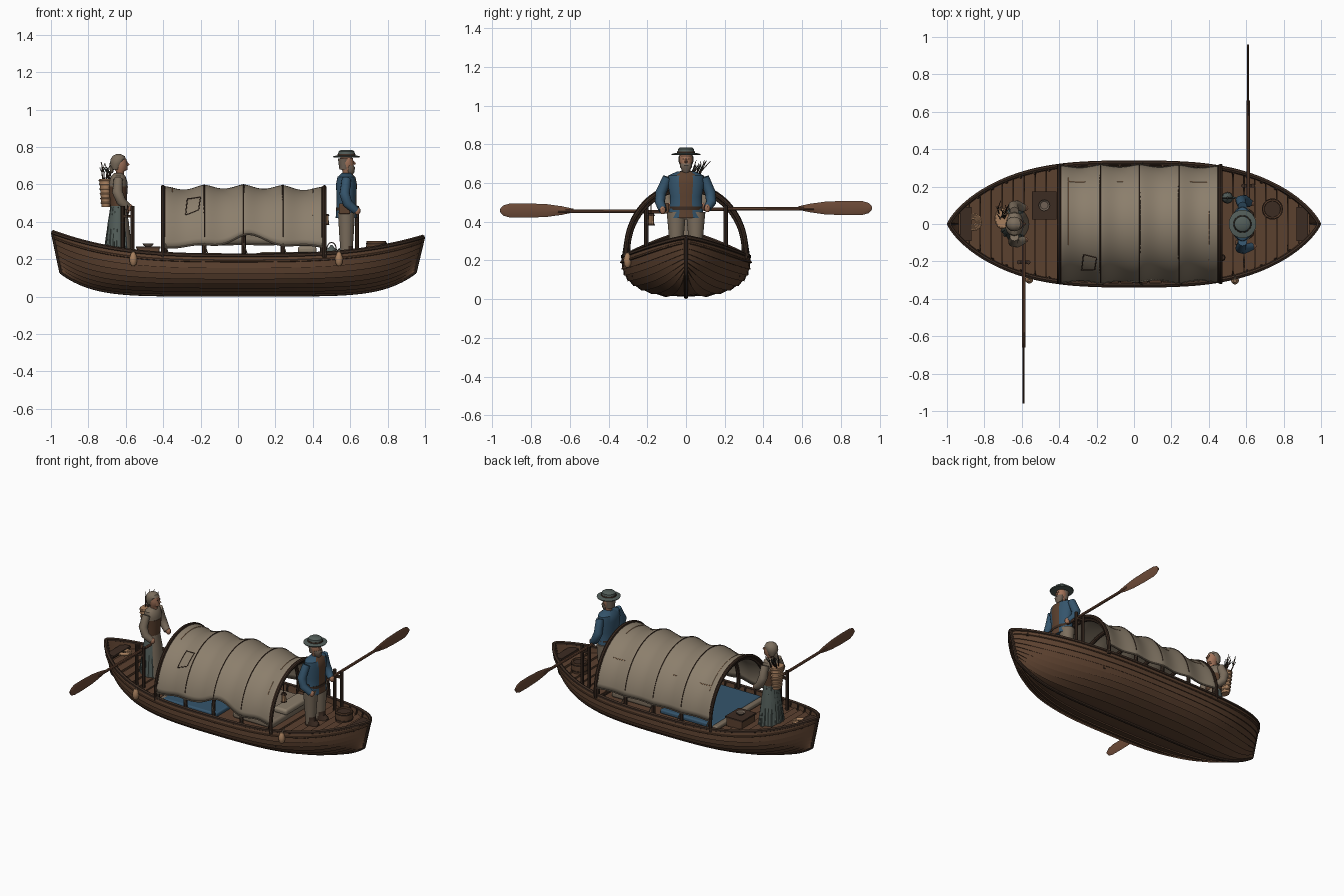
import bpy, bmesh, math, random
from math import sin, cos, pi
from mathutils import Vector

random.seed(4)
if "Cube" in bpy.data.objects:
    bpy.data.objects.remove(bpy.data.objects["Cube"])


def colour(name, *rgb):
    m = bpy.data.materials.new(name)
    m.use_nodes = True
    m.diffuse_color = (*rgb, 1)
    m.node_tree.nodes["Principled BSDF"].inputs["Base Color"].default_value = (*rgb, 1)
    return m


HULL = colour("hull brown", .105, .052, .028)
DARK = colour("dark wood", .045, .025, .016)
WOOD = colour("oar wood", .15, .068, .038)
CANVAS = colour("canvas", .26, .21, .15)
BLUE = colour("blue cloth", .035, .09, .15)
GREY = colour("grey green cloth", .085, .11, .1)
SKIN = colour("skin", .36, .17, .1)
WICKER = colour("wicker", .38, .21, .11)
LINEN = colour("linen", .2, .155, .11)
HAIR = colour("hair", .16, .12, .09)


def loft(name, rings, mat, caps=True, closed=True):
    """Skin a list of point rings."""
    bm = bmesh.new()
    rows = [[bm.verts.new(p) for p in ring] for ring in rings]
    n = len(rows[0])
    for a, b in zip(rows, rows[1:]):
        for i in range(n if closed else n - 1):
            j = (i + 1) % n
            bm.faces.new((a[i], a[j], b[j], b[i]))
    if caps:
        bm.faces.new(rows[0])
        bm.faces.new(rows[-1])
    bmesh.ops.recalc_face_normals(bm, faces=bm.faces)
    mesh = bpy.data.meshes.new(name)
    bm.to_mesh(mesh)
    bm.free()
    mesh.materials.append(mat)
    ob = bpy.data.objects.new(name, mesh)
    bpy.context.collection.objects.link(ob)
    bpy.ops.object.select_all(action='DESELECT')
    ob.select_set(True)
    bpy.context.view_layer.objects.active = ob
    bpy.ops.object.shade_smooth_by_angle(angle=math.radians(38))
    return ob


def lathe(name, x, y, rows, mat, sides=20):
    """Stack of ellipses: height, x radius, y radius, optional x shift."""
    rings = []
    for z, rx, ry, *dx in rows:
        cx = x + (dx[0] if dx else 0)
        rings.append([(cx + rx * cos(2 * pi * i / sides), y + ry * sin(2 * pi * i / sides), z)
                      for i in range(sides)])
    return loft(name, rings, mat)


def tube(name, path, radii, mat, sides=8):
    """Round bar along a path; radii is one value or one per point."""
    path = [Vector(p) for p in path]
    if not isinstance(radii, (list, tuple)):
        radii = [radii] * len(path)
    spans = [max(p[k] for p in path) - min(p[k] for p in path) for k in range(3)]
    ref = Vector([float(k == spans.index(min(spans))) for k in range(3)])
    rings = []
    for i, p in enumerate(path):
        t = (path[min(i + 1, len(path) - 1)] - path[max(i - 1, 0)]).normalized()
        a = (ref - t * ref.dot(t)).normalized()
        b = t.cross(a)
        rings.append([p + radii[i] * (a * cos(2 * pi * k / sides) + b * sin(2 * pi * k / sides))
                      for k in range(sides)])
    return loft(name, rings, mat)


def box(name, centre, size, mat, soft=0):
    x, y, z = centre
    l, w, h = (s / 2 for s in size)
    ob = loft(name, [[(x - l, y - w, c), (x + l, y - w, c), (x + l, y + w, c), (x - l, y + w, c)]
                     for c in (z - h, z + h)], mat)
    if soft:
        mod = ob.modifiers.new("soft", 'BEVEL')
        mod.width, mod.segments = soft, 3
    return ob


def paint(ob, mat, rule):
    ob.data.materials.append(mat)
    for f in ob.data.polygons:
        if rule(f.center, f.normal):
            f.material_index = len(ob.data.materials) - 1


# Hull shape: u runs along the boat, v from keel to sheer
def sheer(u):
    return .22 + (.125 if u < 0 else .1) * abs(u) ** 3


def keel(u):
    return .012 + .12 * abs(u) ** 6


def hull(u, v, inset=0):
    e = abs(u) ** 3
    beam = max(.33 * max(1 - e, 0) ** .77 - inset, 0)
    y = beam * max(1 - (1 - v) ** (3 - e), 0) ** (.5 + .3 * e)
    k = keel(u) + inset
    return Vector((u * (.945 + .045 * v), y, k + (sheer(u) - k) * v))


def half_width(x, z):
    u = x / .985
    return hull(u, min(1, max(0, (z - keel(u)) / (sheer(u) - keel(u)))), .015).y


STRAKES = 9
STATIONS = [sin(pi / 2 * i / 28) for i in range(-28, 29)]
rings = []
for u in STATIONS:
    side = []
    for j in range(STRAKES):
        for w, lap in ((j, .008 if j else 0), (j + 1, 0)):
            v = (w / STRAKES) ** 1.5
            d = hull(u, min(v + .01, 1)) - hull(u, max(v - .01, 0))
            normal = Vector((0, d.z, -d.y)).normalized()
            side.append(hull(u, v) + normal * lap)
    inner = [hull(u, (j / 6) ** 1.5, .015) for j in range(6, -1, -1)]
    half = side + inner
    mirror = [Vector((p.x, -p.y, p.z)) for p in reversed(half[1:-1])]
    rings.append(half + mirror)
loft("clinker_hull", rings, HULL)

spine = [hull(-1, v / 6) for v in range(6, 0, -1)] + [hull(u, 0) for u in STATIONS]
spine += [hull(1, v / 6) for v in range(1, 7)]
for p in spine:
    p.y = 0
tube("keel_and_stems", spine, .011, DARK)
for s in (1, -1):
    rail = [hull(u, 1) for u in STATIONS]
    tube("gunwale", [(p.x, s * max(p.y - .004, 0), p.z) for p in rail], .012, DARK, 6)
    rub = [hull(u, .86) for u in STATIONS[2:-2]]
    tube("rubbing_strake", [(p.x, s * (p.y + .004), p.z) for p in rub], .007, HULL, 6)
    for i in range(-11, 12):
        u = i / 13
        tube("rib", [(p.x, s * p.y, p.z) for p in (hull(u, v / 4, .017) for v in range(1, 5))],
             .007, DARK, 6)


# Decks and lower floor, laid as cross planks
def planks(name, start, end, drop, mat):
    count = round((end - start) / .06)
    step = (end - start) / count
    for i in range(count):
        a, b = start + i * step + .002, start + (i + 1) * step - .002
        z = sheer((a + b) / 2) - drop
        wa, wb = half_width(a, z - .02), half_width(b, z - .02)
        loft(name, [[(a, -wa, h), (b, -wb, h), (b, wb, h), (a, wa, h)] for h in (z - .014, z)], mat)


planks("stern_deck_plank", -.94, -.41, .03, HULL)
planks("bow_deck_plank", .47, .94, .03, HULL)
planks("floor_plank", -.41, .47, .1, DARK)
for x in (-.41, .47):
    box("bulkhead", (x, 0, .155), (.015, .56, .08), DARK)
for x in (-.9, .9):
    box("end_seat", (x, 0, sheer(x) - .02), (.06, 2 * half_width(x, .25), .014), DARK)

# Bedding under the canopy
box("bed_platform", (.03, 0, .175), (.84, .56, .04), HULL)
box("blue_blanket", (-.17, -.02, .205), (.4, .52, .03), BLUE, .01)
box("blanket_border", (-.38, -.02, .2), (.04, .52, .03), LINEN, .01)
box("mattress", (.26, .0, .215), (.3, .44, .045), LINEN, .015)
box("pillow", (.37, .05, .25), (.1, .26, .04), CANVAS, .015)

# Canopy
HOOPS = [-.39 + .21 * i for i in range(5)]


def cover(x, a, lift=0):
    r = .012 * (1 - (x / .42) ** 2) - .022 * abs(sin(pi * (x + .39) / .21)) ** 1.5 + lift
    return Vector((x, -(.31 + r * .6) * cos(a), .25 + (.335 + r) * sin(a)))


rings = []
for i in range(61):
    x = -.4 + .86 * i / 60
    wave = .055 * math.exp(-((x - .06) / .14) ** 2) + .008 * sin(x * 22)
    low = math.asin((.02 + wave) / .335)
    far = pi - math.asin(.03 / .335)
    rings.append([cover(x, low + (far - low) * k / 32) for k in range(33)])
canopy = loft("canvas_canopy", rings, CANVAS, caps=False, closed=False)
mod = canopy.modifiers.new("cloth", 'SOLIDIFY')
mod.thickness, mod.offset = .007, 0
tube("front_hem", [r[0] for r in rings], .005, LINEN)
tube("back_hem", [r[-1] for r in rings], .005, LINEN)
for i, x in enumerate(HOOPS):
    arc = [-.12 + (pi + .24) * k / 40 for k in range(41)]
    tube("hoop", [cover(x, a, -.016) for a in arc], .012, DARK)
    tube("seam", [cover(x, .2 + (pi - .4) * k / 40, .003) for k in range(41)], .0035, DARK, 6)
    for s in (0, pi):
        a = .1 if s == 0 else pi - .1
        top = cover(x, a, .004)
        tube("tie_rope", [top, (x + .02, top.y * 1.03, .225)], .003, LINEN, 6)
tube("end_hoop", [cover(.462, a, .004) for a in arc], .012, DARK)
tube("end_hoop", [cover(-.402, a, .004) for a in arc], .01, DARK)
patch = [(-.28, .62), (-.21, .68), (-.2, .96), (-.27, 1), (-.28, .62)]
for (x1, a1), (x2, a2) in zip(patch, patch[1:]):
    tube("patch_edge", [cover(x1 + (x2 - x1) * k / 4, a1 + (a2 - a1) * k / 4, .004) for k in range(5)],
         .003, DARK, 6)
for x1, a1, x2, a2 in ((-.35, 1.2, -.35, 2.5), (.4, 1.2, .4, 1.8), (-.35, 2.4, -.26, 2.4),
                       (.3, 2.4, .39, 2.4), (-.09, 2.4, -.06, 2.4), (.4, .6, .4, .9)):
    tube("stitching", [cover(x1 + (x2 - x1) * k / 8, a1 + (a2 - a1) * k / 8, .004) for k in range(9)],
         .0025, WICKER, 6)

# Oars with their post pairs
for x, s, z in ((.61, 1, .465), (-.59, -1, .452)):
    tube("oar_shaft", [(x, s * .09, z), (x, s * .66, z + .004)], .009, WOOD)
    blade = [(.58, .009), (.64, .022), (.72, .033), (.82, .037), (.91, .036), (.945, .026), (.96, .008)]
    loft("oar_blade", [[(x + .005 * cos(k * pi / 4), s * y, z + .006 + h * sin(k * pi / 4))
                        for k in range(8)] for y, h in blade], WOOD)
    for side in (-.026, .026):
        tube("oar_post", [(x + side, s * .205, .2), (x + side, s * .205, .485)], .011, DARK)
    box("post_tie", (x, s * .205, z - .022), (.06, .018, .014), DARK)


def head(x, z):
    lathe("head", x, 0, [(z - .065, .02, .02), (z - .04, .022, .024), (z - .032, .034, .027, .004),
                         (z, .038, .034), (z + .025, .034, .031), (z + .042, .014, .014)], SKIN)
    tube("nose", [(x + .034, 0, z + .01), (x + .046, 0, z - .008)], [.004, .008], SKIN, 6)
    for s in (-.014, .014):
        lathe("eye", x + .036, s, [(z + .006, .002, .004), (z + .012, .002, .004)], DARK, 8)


def arm(points, sleeve):
    tube("sleeve", points, [.024, .028, .026, .021], sleeve, 12)
    x, y, z = points[-1]
    lathe("hand", x + .008, y, [(z - .02, .008, .008), (z - .008, .017, .015),
                                (z + .008, .017, .015), (z + .018, .008, .008)], SKIN, 10)


# Man in the bow
MX = .58
head(MX, .715)
for s in (-1, 1):
    lathe("trouser_leg", MX, s * .05, [(.22, .03, .03), (.32, .038, .038), (.45, .046, .05)], LINEN)
    lathe("boot", MX + .012, s * .05, [(.208, .05, .032), (.222, .048, .031), (.24, .033, .031, -.01),
                                       (.27, .034, .034, -.012)], DARK)
coat = lathe("jacket", MX, 0, [(.42, .058, .095), (.47, .054, .085), (.53, .053, .082), (.6, .056, .095),
                               (.64, .048, .09), (.66, .026, .045)], BLUE, 32)
paint(coat, HULL, lambda c, n: c.x > MX + .03 and abs(c.y) < .034)
lathe("belt", MX, 0, [(.46, .057, .085), (.478, .057, .085)], DARK)
arm([(MX, .095, .63), (MX - .01, .125, .55), (MX + .01, .13, .5), (.62, .11, .47)], BLUE)
arm([(MX, -.095, .63), (MX - .01, -.13, .55), (MX + .005, -.135, .5), (.63, -.12, .46)], BLUE)
lathe("beard", MX + .02, 0, [(.645, .008, .01), (.665, .022, .022), (.69, .026, .031), (.702, .018, .03)], HAIR)
lathe("back_hair", MX - .012, 0, [(.68, .026, .03), (.74, .034, .036)], HAIR)
lathe("hat_brim", MX, 0, [(.744, .07, .073), (.75, .073, .076), (.756, .05, .05)], GREY, 28)
lathe("hat_crown", MX, 0, [(.75, .047, .045), (.776, .043, .041), (.784, .03, .03)], GREY)
lathe("hat_band", MX, 0, [(.755, .049, .047), (.763, .047, .045)], DARK)
box("satchel", (MX - .01, -.1, .47), (.06, .025, .055), HULL, .006)

# Woman in the stern
WX = -.64
head(WX + .01, .71)
skirt = lathe("skirt", WX, 0, [(.21, .078, .085), (.3, .068, .076), (.4, .056, .066), (.48, .042, .052),
                               (.5, .04, .048)], GREY, 28)
paint(skirt, LINEN, lambda c, n: n.x > .6)
for i in range(14):
    a = pi * (.3 + 1.4 * i / 13)
    tube("skirt_fold", [(WX + .077 * cos(a), .084 * sin(a), .212), (WX + .041 * cos(a), .05 * sin(a), .48)],
         [.008, .003], GREY, 6)
lathe("blouse", WX, 0, [(.49, .04, .05), (.55, .045, .055), (.61, .05, .068), (.645, .038, .06),
                        (.662, .02, .03)], LINEN)
lathe("bodice", WX, 0, [(.485, .043, .053), (.55, .048, .058), (.59, .051, .063)], HULL)
for s in (-1, 1):
    arm([(WX, s * .068, .63), (WX - .005, s * .095, .56), (WX + .015, s * .1, .51),
         (-.59, s * .085, .478)], LINEN)
lathe("kerchief", WX, 0, [(.68, .022, .026, -.012), (.71, .036, .038, -.008), (.735, .042, .039),
                          (.752, .032, .03, .002), (.762, .012, .012)], LINEN)
lathe("kerchief_knot", WX - .035, 0, [(.66, .006, .012), (.685, .013, .015), (.7, .008, .01)], LINEN, 10)
BX, BY = -.705, .03
lathe("back_basket", BX, BY, [(.48, .024, .034), (.55, .03, .042), (.62, .036, .05), (.63, .034, .048)], WICKER)
for z in (.5, .525, .55, .575, .6, .622):
    r = .026 + (z - .48) * .085
    lathe("basket_weave", BX, BY, [(z - .005, r, r * 1.4), (z, r + .003, r * 1.4 + .003),
                                   (z + .005, r, r * 1.4)], WICKER)
for i in range(10):
    p = Vector((BX + random.uniform(-.02, .02), BY + random.uniform(-.01, .04), .61))
    q = p + Vector((random.uniform(-.012, .018), random.uniform(.0, .05), .05))
    tip = q + Vector((random.uniform(-.02, .02), random.uniform(0, .05), random.uniform(.03, .06)))
    tube("twig", [p, q, tip], [.0035, .003, .0015], DARK, 5)
    tube("twig_shoot", [q, q + Vector((random.uniform(-.02, .02), .015, .03))], .002, GREY, 5)

# Deck goods
lathe("pail", .74, .08, [(.22, .05, .05), (.255, .056, .056), (.298, .052, .052), (.298, .044, .044),
                         (.285, .042, .042)], HULL)
for z in (.24, .28):
    lathe("pail_band", .74, .08, [(z, .056, .056), (z + .008, .057, .057)], DARK)
lathe("kettle", .5, .14, [(.205, .02, .02), (.225, .03, .03), (.25, .026, .026), (.265, .012, .012),
                          (.275, .006, .006)], GREY)
tube("kettle_handle", [(.5 + .026 * cos(pi * k / 8), .14, .25 + .04 * sin(pi * k / 8)) for k in range(9)],
     .003, DARK, 6)
tube("kettle_spout", [(.52, .14, .225), (.545, .14, .258)], [.008, .004], GREY)
box("crate", (-.48, .1, .23), (.12, .14, .06), HULL, .004)
box("crate_lid", (-.48, .1, .262), (.13, .15, .01), DARK)
lathe("bowl", -.48, .1, [(.266, .014, .014), (.276, .026, .026), (.284, .03, .03), (.276, .02, .02)], HAIR)
for r in (.018, .03, .042):
    tube("rope_coil", [(-.86 + r * cos(pi * k / 10), .01 + r * sin(pi * k / 10), .288) for k in range(21)],
         .007, WICKER, 6)

# Woven fenders and the hanging lantern
for x in (-.56, .54):
    y = -half_width(x, .22) - .03
    lathe("fender", x, y, [(.165, .008, .008), (.178, .018, .018), (.205, .021, .021), (.228, .014, .014),
                           (.238, .008, .008)], WICKER, 14)
    tube("fender_rope", [(x, y, .235), (x, y + .03, .255)], .004, LINEN, 6)
lathe("lantern_glass", .47, -.18, [(.39, .016, .016), (.43, .014, .014)], WICKER, 8)
for z, r in ((.382, .02), (.43, .02)):
    lathe("lantern_cap", .47, -.18, [(z, r, r), (z + .012, r * .7, r * .7)], DARK, 8)
tube("lantern_hook", [(.47, -.18, .44), (.465, -.18, .51)], .003, DARK, 6)
